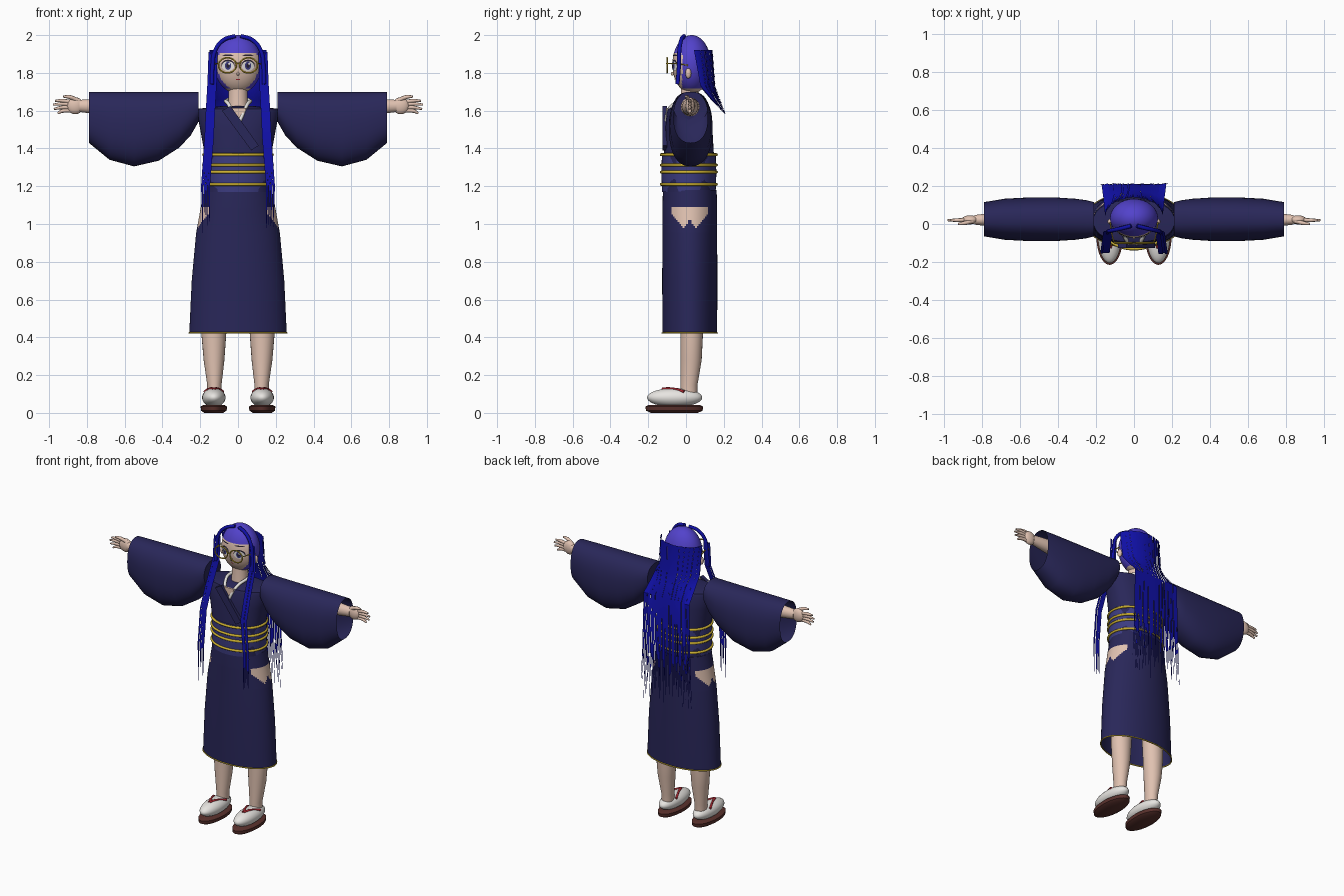
import bpy, bmesh, math, random
from mathutils import Vector

random.seed(4)
if "Cube" in bpy.data.objects:
    bpy.data.objects.remove(bpy.data.objects["Cube"], do_unlink=True)


def material(name, r, g, b):
    m = bpy.data.materials.new(name)
    m.use_nodes = True
    m.diffuse_color = (r, g, b, 1)
    m.node_tree.nodes["Principled BSDF"].inputs["Base Color"].default_value = (r, g, b, 1)
    return m


ROBE = material("robe navy", .022, .02, .10)
SASH = material("sash blue", .045, .045, .22)
GOLD = material("gold", .60, .43, .03)
SKIN = material("skin", .75, .54, .44)
WHITE = material("white cloth", .82, .80, .77)
SOLE = material("sole brown", .10, .03, .025)
RED = material("strap red", .40, .02, .03)
CAP = material("crown violet", .085, .055, .60)
HAIR = material("hair blue", .005, .005, .38)
DARK = material("dark line", .02, .015, .03)


def finish(ob, mats, angle=40):
    for m in mats:
        ob.data.materials.append(m)
    bpy.ops.object.select_all(action='DESELECT')
    ob.select_set(True)
    bpy.context.view_layer.objects.active = ob
    bpy.ops.object.shade_smooth_by_angle(angle=math.radians(angle))
    return ob


def mesh_object(name, bm, *mats, angle=40):
    bmesh.ops.recalc_face_normals(bm, faces=bm.faces[:])
    me = bpy.data.meshes.new(name)
    bm.to_mesh(me)
    bm.free()
    ob = bpy.data.objects.new(name, me)
    bpy.context.collection.objects.link(ob)
    return finish(ob, mats, angle)


def loft(name, sections, *mats, axis='z', seg=40, caps=(True, True), power=2, rule=None):
    """Skin oval sections (position, centre a, centre b, radius a, radius b)."""
    bm = bmesh.new()
    rings = []
    for p, ca, cb, ra, rb in sections:
        ring = []
        for i in range(seg):
            c, s = math.cos(math.tau * i / seg), math.sin(math.tau * i / seg)
            a = ca + ra * math.copysign(abs(c) ** (2 / power), c)
            b = cb + rb * math.copysign(abs(s) ** (2 / power), s)
            ring.append(bm.verts.new((a, b, p) if axis == 'z' else (p, a, b)))
        rings.append(ring)
    for lo, hi in zip(rings, rings[1:]):
        for i in range(seg):
            j = (i + 1) % seg
            f = bm.faces.new((lo[i], lo[j], hi[j], hi[i]))
            if rule:
                f.material_index = rule(f.calc_center_median())
    if caps[0]:
        bm.faces.new(rings[0])
    if caps[1]:
        bm.faces.new(rings[-1])
    return mesh_object(name, bm, *mats)


def ball(name, centre, radii, *mats, seg=32, rule=None):
    bm = bmesh.new()
    bmesh.ops.create_uvsphere(bm, u_segments=seg, v_segments=seg * 3 // 4, radius=1)
    for v in bm.verts:
        v.co = Vector(centre) + Vector([a * r for a, r in zip(v.co, radii)])
    if rule:
        for f in bm.faces:
            f.material_index = rule(f.calc_center_median())
    return mesh_object(name, bm, *mats, angle=60)


def tube(name, points, radius, mat, cyclic=False, taper=None):
    cu = bpy.data.curves.new(name, 'CURVE')
    cu.dimensions = '3D'
    cu.bevel_depth, cu.bevel_resolution, cu.resolution_u = radius, 2, 6
    cu.use_fill_caps = True
    sp = cu.splines.new('BEZIER')
    sp.bezier_points.add(len(points) - 1)
    for i, (bp, co) in enumerate(zip(sp.bezier_points, points)):
        bp.co, bp.handle_left_type, bp.handle_right_type = co, 'AUTO', 'AUTO'
        bp.radius = taper[i] if taper else 1
    sp.use_cyclic_u = cyclic
    ob = bpy.data.objects.new(name, cu)
    bpy.context.collection.objects.link(ob)
    bpy.ops.object.select_all(action='DESELECT')
    ob.select_set(True)
    bpy.context.view_layer.objects.active = ob
    bpy.ops.object.convert(target='MESH')
    return finish(bpy.context.object, [] if ob.data.materials else [mat], 60)


def oval(cx, cy, cz, ra, rb, flat=True, n=16):
    out = []
    for i in range(n):
        a, b = ra * math.cos(math.tau * i / n), rb * math.sin(math.tau * i / n)
        out.append((cx + a, cy + b, cz) if flat else (cx + a, cy, cz + b))
    return out


def plate(name, corners, y, thick, mat):
    bm = bmesh.new()
    f = bm.faces.new([bm.verts.new((x, y, z)) for x, z in corners])
    new = bmesh.ops.extrude_face_region(bm, geom=[f])["geom"]
    bmesh.ops.translate(bm, vec=(0, -thick, 0), verts=[v for v in new if isinstance(v, bmesh.types.BMVert)])
    return mesh_object(name, bm, mat)


def strands(name, column, count, thin, mat):
    """Flat ribbons along column(t, tip), tapering by the factors in thin."""
    bm = bmesh.new()
    for k in range(count):
        t, tip, shift = (2 * k + 1) / count - 1, random.random(), random.uniform(-.003, .003)
        pairs = []
        for level, w in enumerate(thin):
            edge = [column(t + d * w / count, tip)[level] for d in (-1.1, 1.1)]
            pairs.append([bm.verts.new((x, y + shift, z)) for x, y, z in edge])
        for (a, b), (c, d) in zip(pairs, pairs[1:]):
            bm.faces.new((a, b, d, c))
    return mesh_object(name, bm, mat)


# Robe: skirt with torn hip openings, torso, sash and cords
def hip_gap(p):
    dy = abs(p.y - .02)
    return int(abs(p.x) > .1 and dy < .097 and .98 + 1.2 * abs(dy - .035) < p.z < 1.09)


skirt = [(.42, 0, .02, .258, .145), (.7, 0, .02, .245, .146)]
skirt += [(.95 + .01 * i, 0, .02, .222 - .0018 * i, .145) for i in range(15)]
skirt += [(1.18, 0, .02, .18, .142)]
loft("skirt", skirt, ROBE, SKIN, seg=96, caps=(False, True), rule=hip_gap)
tube("skirt_hem", oval(0, .02, .423, .258, .145), .004, GOLD, True)
loft("torso", [(1.17, 0, .015, .175, .135), (1.38, 0, .015, .178, .132), (1.5, 0, .015, .2, .125),
               (1.59, 0, .015, .217, .118), (1.61, 0, .015, .213, .11), (1.625, 0, .02, .08, .075)],
     ROBE, power=2.3)
loft("sash", [(1.17, 0, .015, .179, .142), (1.27, 0, .015, .181, .146), (1.375, 0, .015, .181, .142)], SASH)
for z in (1.21, 1.275, 1.312, 1.367):
    tube("sash_cord", oval(0, .015, z, .182, .146), .008, GOLD, True)

# Neck and collar
loft("neck", [(1.55, 0, .02, .065, .06), (1.62, 0, .02, .052, .05), (1.74, 0, .02, .048, .046)], SKIN)
plate("neck_opening", [(-.045, 1.615), (.045, 1.615), (0, 1.525)], -.098, .009, SKIN)
for s in (-1, 1):
    tube("collar", [(0, .085, 1.66), (s * .06, .03, 1.655), (s * .045, -.075, 1.625), (0, -.112, 1.525)], .01, WHITE)
plate("lapel", [(-.085, 1.6), (-.04, 1.625), (.11, 1.415), (.07, 1.39)], -.1, .025, ROBE)

# Head: crown hair is chosen by height and depth
HC, HR = (0, .03, 1.845), (.126, .102, .155)
ball("head", HC, HR, SKIN, CAP, seg=64, rule=lambda p: int(p.z > 1.908 or (p.y > -.02 and p.z > 1.715)))


def face_patch(name, cx, cz, rx, rz, lift, mat):
    bm = bmesh.new()
    rim = []
    for x, _, z in oval(cx, 0, cz, rx, rz, False, 20) + [(cx, 0, cz)]:
        d = 1 - (x / HR[0]) ** 2 - ((z - HC[2]) / HR[2]) ** 2
        rim.append(bm.verts.new((x, HC[1] - HR[1] * math.sqrt(max(d, 0)) - lift, z)))
    for i in range(20):
        bm.faces.new((rim[i], rim[(i + 1) % 20], rim[20]))
    mesh_object(name, bm, mat)


face_patch("mouth", 0, 1.765, .012, .003, .002, RED)
ball("nose", (0, -.072, 1.795), (.007, .008, .01), SKIN, seg=12)
for s in (-1, 1):
    x = s * .053
    face_patch("eye_lash", x, 1.842, .035, .028, .002, DARK)
    face_patch("eye_white", x, 1.836, .033, .026, .004, WHITE)
    face_patch("iris", x, 1.838, .016, .022, .006, SASH)
    face_patch("pupil", x, 1.838, .008, .012, .008, DARK)
    face_patch("eye_glint", x + .006, 1.848, .005, .006, .0095, WHITE)
    face_patch("eyebrow", x, 1.893, .03, .004, .003, DARK)
    tube("glasses_rim", oval(s * .056, -.1, 1.84, .047, .04, False), .004, GOLD, True)
    tube("glasses_arm", [(s * .103, -.1, 1.85), (s * .115, -.06, 1.85), (s * .126, .01, 1.84)], .003, GOLD)
    ball("ear", (s * .125, .012, 1.797), (.014, .016, .027), SKIN, seg=16)
tube("glasses_bridge", [(-.01, -.1, 1.845), (0, -.102, 1.85), (.01, -.1, 1.845)], .004, GOLD)


# Long hair: a curtain behind the head and two front locks
def curtain(t, tip):
    a = t * math.pi / 2
    x, y = .15 * math.sin(a), .04 + .1 * math.cos(a)
    return [(x, y, 1.92), ((x + .16 * t) / 2, y + .2 * (.21 - y), 1.73),
            (.16 * t, y + .55 * (.21 - y), 1.66), (.17 * t, .21, 1.58),
            (.18 * t, .212, 1.2), (.195 * t, .212, .84 + .16 * tip)]


strands("back_hair", curtain, 40, (1, 1, 1, 1, .75, .12), HAIR)
for s in (-1, 1):
    def lock(t, tip, s=s):
        path = [(.132, -.035, 1.91), (.137, -.04, 1.75), (.147, -.11, 1.58),
                (.153, -.155, 1.45), (.172, -.155, 1.2), (.168, -.155, .95 + .1 * tip)]
        return [(s * x + t * .024, y, z) for x, y, z in path]
    strands("front_lock", lock, 4, (.9, 1, 1, 1, .85, .2), HAIR)
    tube("crown_strand", [(s * .015, -.01, 1.995), (s * .075, -.025, 1.975), (s * .12, -.035, 1.92),
                          (s * .135, -.038, 1.83), (s * .138, -.045, 1.74)], .011, HAIR)

# Arms, hands, legs and footwear, mirrored
for s in (-1, 1):
    shape = [(.21, 1.54, .09), (.25, 1.47, .1), (.31, 1.405, .108), (.42, 1.335, .115),
             (.55, 1.305, .115), (.68, 1.34, .108), (.79, 1.43, .09)]
    loft("sleeve", [(s * x, .025, (1.7 + low) / 2, ry, (1.7 - low) / 2) for x, low, ry in shape],
         ROBE, axis='x', caps=(True, False), power=2.3)
    loft("forearm", [(s * .25, .022, 1.62, .05, .05), (s * .7, .022, 1.62, .042, .045),
                     (s * .84, .022, 1.625, .025, .032)], SKIN, axis='x', seg=20)
    ball("palm", (s * .862, .022, 1.626), (.045, .024, .045), SKIN, seg=20)
    for dz, length in ((-.03, .955), (-.011, .975), (.008, .98), (.025, .968)):
        tube("finger", [(s * .88, .022, 1.625 + dz * .8), (s * .93, .02, 1.628 + dz),
                        (s * length, .02, 1.622 + dz * 1.2)], .011, SKIN, taper=(1, .9, .5))
    tube("thumb", [(s * .85, .015, 1.655), (s * .89, .005, 1.672), (s * .925, 0, 1.675)],
         .012, SKIN, taper=(1, .9, .5))

    fx = s * .128
    loft("leg", [(.09, s * .125, .015, .038, .044), (.15, s * .125, .016, .038, .045),
                 (.28, s * .127, .027, .055, .056), (.42, s * .128, .03, .066, .06),
                 (1.0, s * .11, .03, .075, .075)], SKIN, seg=24)
    ball("sock", (fx, -.06, .081), (.062, .146, .05), WHITE)
    loft("sole", [(0, fx, -.062, .05, .125), (.012, fx, -.062, .068, .15),
                  (.034, fx, -.062, .07, .153), (.042, fx, -.062, .055, .135)], SOLE)
    for d in (-1, 1):
        tube("strap", [(fx, -.125, .126), (fx + d * .025, -.065, .128), (fx + d * .047, -.01, .112)],
             .008, RED, taper=(1.2, .7, 1))
